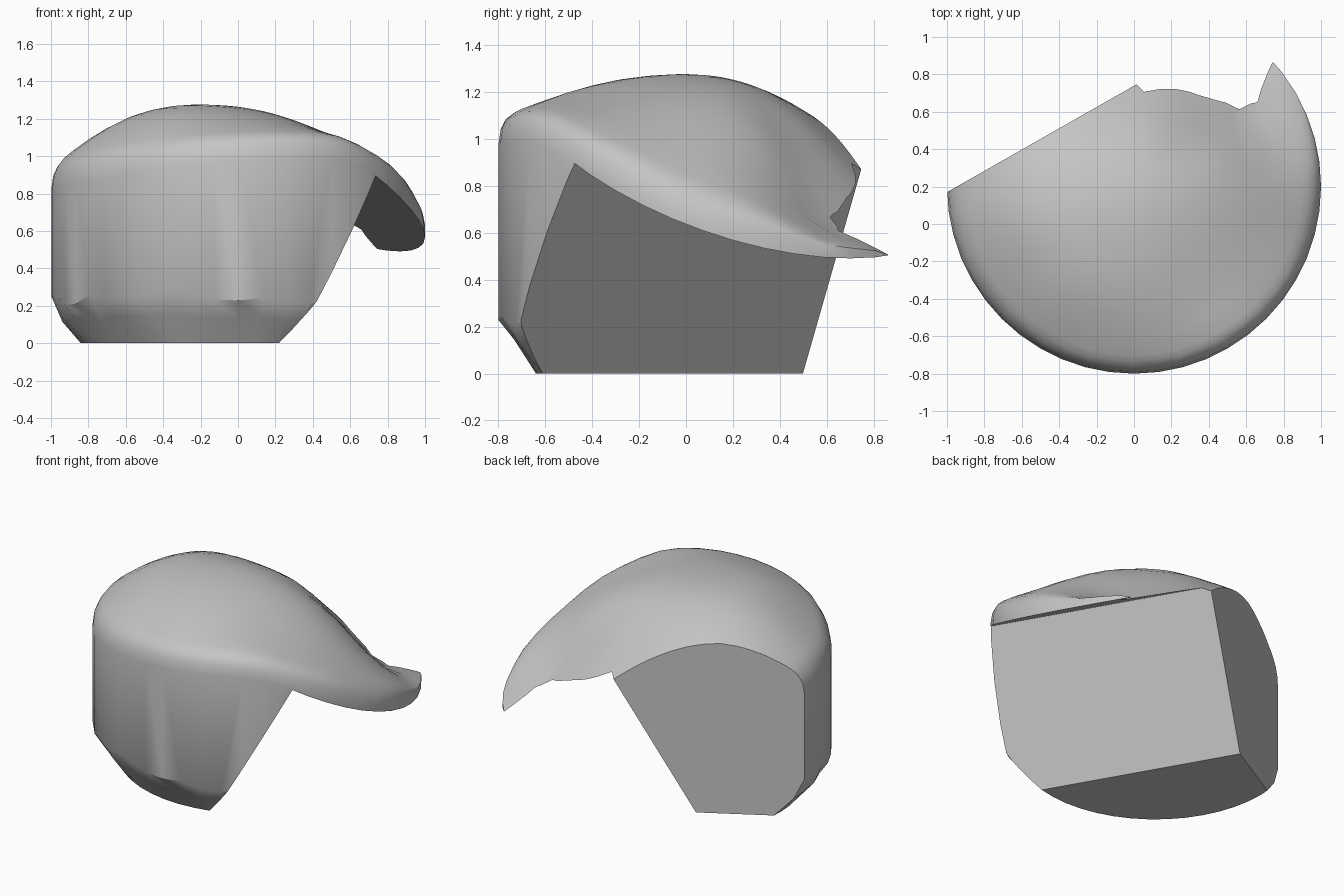
import bpy, bmesh, math, random
from mathutils import Matrix, Vector

random.seed(4)
old = bpy.data.objects.get("Cube")
if old:
    bpy.data.objects.remove(old, do_unlink=True)

# Plain grey stone colour
stone = bpy.data.materials.new("stone_grey")
stone.use_nodes = True
GREY = (0.56, 0.56, 0.56, 1)
stone.diffuse_color = GREY
stone.node_tree.nodes["Principled BSDF"].inputs["Base Color"].default_value = GREY

# Height samples of the weathered upper surface (x, y, z)
SAMPLES = [
    (-.1, -.1, 1.27), (-.6, 0, 1.2), (-.3, .3, 1.22), (0, .2, 1.24), (0, -.5, 1.2),
    (-.4, -.4, 1.19), (.4, -.3, 1.15), (.35, 0, 1.17), (-.8, .1, 1.09),
    (-1, .17, .94), (-.9, -.2, .98), (-.7, -.5, 1.01), (-.4, -.7, 1.06), (0, -.78, 1.1),
    (.3, -.74, 1.11), (.6, -.6, 1.09), (.74, -.47, 1.02), (.9, -.22, .9), (.98, 0, .78),
    (.98, .35, .67), (.9, .62, .55), (.79, .8, .53), (.7, .68, .59), (.62, .58, .65),
    (.4, .66, .74), (.22, .72, .81), (0, .74, .88), (-.16, .65, 1), (-.54, .43, 1.14),
    (.1, .5, 1.07), (.4, .5, .89), (.5, .36, .97), (.2, .35, 1.13), (.75, .1, .92),
    (.4, 1, .5),
]


def kernel(ax, ay, bx, by):
    d = (ax - bx) ** 2 + (ay - by) ** 2
    return d * math.log(d) if d > 1e-9 else 0


def solve(rows):
    """Gauss-Jordan elimination of an augmented matrix."""
    n = len(rows)
    for i in range(n):
        p = max(range(i, n), key=lambda r: abs(rows[r][i]))
        rows[i], rows[p] = rows[p], rows[i]
        pivot = rows[i][i]
        rows[i] = [v / pivot for v in rows[i]]
        for r in range(n):
            if r != i and rows[r][i]:
                f = rows[r][i]
                rows[r] = [a - f * b for a, b in zip(rows[r], rows[i])]
    return [row[-1] for row in rows]


def fit_surface(samples):
    """Smooth thin-plate surface through the samples."""
    rows = []
    for i, (x, y, z) in enumerate(samples):
        row = [kernel(x, y, q[0], q[1]) for q in samples]
        row[i] += 0.008
        rows.append(row + [1, x, y, z])
    for column in zip(*[(1, s[0], s[1]) for s in samples]):
        rows.append(list(column) + [0, 0, 0, 0])
    w = solve(rows)

    def height(x, y):
        bend = sum(k * kernel(x, y, s[0], s[1]) for k, s in zip(w, samples))
        return max(0.35, bend + w[-3] + w[-2] * x + w[-1] * y)
    return height


height = fit_surface(SAMPLES)
CENTRE_Y = 0.2
SIDES = 48


def shoulder(drop):
    """Rounded rim that fades out toward the thin tip of the lip."""
    def z_rule(x, y):
        z = height(x, y)
        return z - drop * min(1, max(0, (z - 0.54) * 4))
    return z_rule


def ring(bm, radius, z_rule, wobble=0.0):
    verts = []
    for i in range(SIDES):
        a = math.tau * i / SIDES
        r = radius - random.uniform(0, wobble)
        x, y = r * math.cos(a), CENTRE_Y + r * math.sin(a)
        verts.append(bm.verts.new((x, y, z_rule(x, y))))
    return verts


# Round core: domed top, soft shoulder, upright wall, chipped lower edge
bm = bmesh.new()
rings = [ring(bm, r / 10, height) for r in range(1, 10)]
rings.append(ring(bm, 0.94, shoulder(0.005), 0.01))
rings.append(ring(bm, 0.97, shoulder(0.02), 0.01))
rings.append(ring(bm, 0.99, shoulder(0.055)))
rings.append(ring(bm, 1.0, shoulder(0.12)))
rings.append(ring(bm, 1.0, lambda x, y: 0.23 + random.uniform(-0.03, 0.05)))
rings.append(ring(bm, 0.95, lambda x, y: 0.13 + random.uniform(-0.02, 0.02), 0.03))
rings.append(ring(bm, 0.84, lambda x, y: 0))
peak = bm.verts.new((0, CENTRE_Y, height(0, CENTRE_Y)))
for i in range(SIDES):
    j = (i + 1) % SIDES
    bm.faces.new((peak, rings[0][i], rings[0][j]))
    for upper, lower in zip(rings, rings[1:]):
        bm.faces.new((upper[i], lower[i], lower[j], upper[j]))
bm.faces.new(rings[-1])

# Flat upright cut across the back
cut = bmesh.ops.bisect_plane(bm, geom=bm.verts[:] + bm.edges[:] + bm.faces[:],
                             plane_co=(-1, 0.17, 0), plane_no=(-0.495, 0.87, 0),
                             clear_outer=True)
edges = [e for e in cut["geom_cut"] if isinstance(e, bmesh.types.BMEdge)]
bmesh.ops.contextual_create(bm, geom=edges)
bmesh.ops.recalc_face_normals(bm, faces=bm.faces[:])


def make_object(name, mesh_builder):
    mesh = bpy.data.meshes.new(name)
    mesh_builder.to_mesh(mesh)
    mesh_builder.free()
    obj = bpy.data.objects.new(name, mesh)
    bpy.context.collection.objects.link(obj)
    obj.data.materials.append(stone)
    return obj


rock = make_object("overhanging_rock", bm)

# Square notch, tilted thirty degrees, that leaves the overhanging lip
c, s = math.cos(math.radians(30)), 0.5
out = Vector((c * c, c * s, -s))
along = Vector((-s, c, 0))
down = Vector((-s * c, -s * s, -c))
corner = Vector((c, s, 0)) * 0.4 + Vector((0, 0, 0.895))
turn = Matrix((out, along, down)).transposed().to_4x4()
bm = bmesh.new()
bmesh.ops.create_cube(bm, size=4,
                      matrix=Matrix.Translation(corner + 2 * out + 2 * down) @ turn)
bmesh.ops.recalc_face_normals(bm, faces=bm.faces[:])
notch = make_object("notch_cutter", bm)
notch.hide_render = True

bpy.ops.object.select_all(action="DESELECT")
bpy.context.view_layer.objects.active = rock
rock.select_set(True)
mod = rock.modifiers.new("notch", "BOOLEAN")
mod.operation = "DIFFERENCE"
mod.solver = "EXACT"
mod.object = notch
bpy.ops.object.modifier_apply(modifier=mod.name)
bpy.data.objects.remove(notch, do_unlink=True)

bpy.ops.object.shade_smooth_by_angle(angle=math.radians(35))
